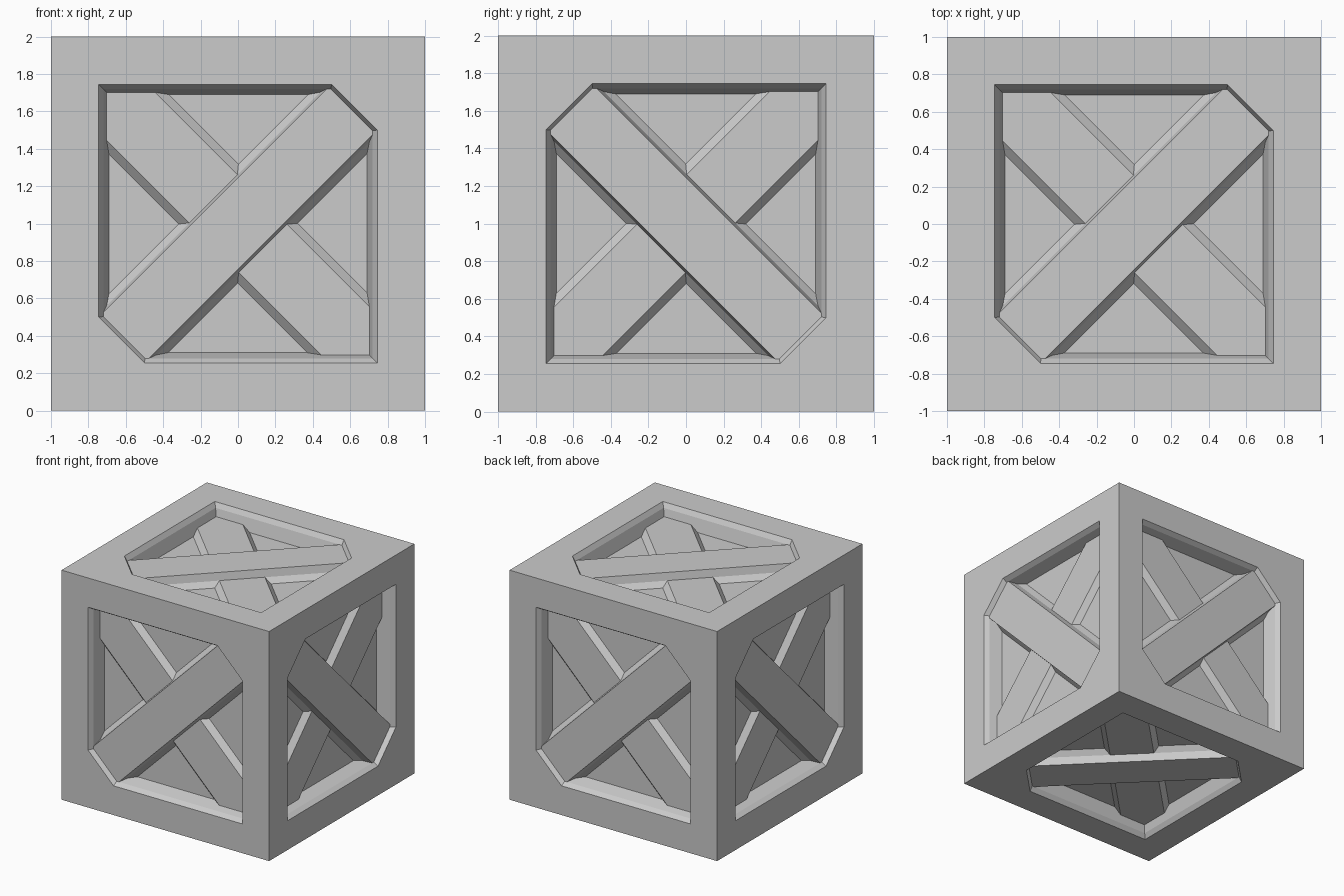
import bpy, bmesh
from math import sqrt
from mathutils import Vector

if "Cube" in bpy.data.objects:
    bpy.data.objects.remove(bpy.data.objects["Cube"])

CENTRE = Vector((0, 0, 1))
X, Y, Z = Vector((1, 0, 0)), Vector((0, 1, 0)), Vector((0, 0, 1))

# Each side: name, panel u axis, panel v axis (outward = u x v, front brace runs along u = v)
SIDES = [("front", X, Z), ("back", -X, Z), ("right", Z, -Y),
         ("left", Z, Y), ("top", X, Y), ("bottom", X, -Y)]


def place(u, v, p):
    """Panel coordinates (a, b, depth below the face) to world."""
    return CENTRE + u * p[0] + v * p[1] + u.cross(v) * (1 - p[2])


def finish(name, bm):
    bmesh.ops.remove_doubles(bm, verts=bm.verts, dist=1e-4)
    bmesh.ops.recalc_face_normals(bm, faces=bm.faces)
    me = bpy.data.meshes.new(name)
    bm.to_mesh(me)
    bm.free()
    ob = bpy.data.objects.new(name, me)
    bpy.context.collection.objects.link(ob)
    return ob


def add_recess(bm, u, v):
    """Face border, splayed opening walls and sunken panel of one side."""
    def ring(a, c, d):
        pts = [(-a, a), (c, a), (a, c), (a, -a), (-c, -a), (-a, -c)]
        return [bm.verts.new(place(u, v, (*p, d))) for p in pts]
    s = [bm.verts.new(place(u, v, (*p, 0)))
         for p in [(-1, 1), (1, 1), (1, -1), (-1, -1)]]
    r = [ring(0.745, 0.50, 0), ring(0.72, 0.497, 0.04), ring(0.69, 0.495, 0.15)]
    h = r[0]
    for f in [(s[0], s[1], h[1], h[0]), (s[1], h[2], h[1]), (s[1], s[2], h[3], h[2]),
              (s[2], s[3], h[4], h[3]), (s[3], h[5], h[4]), (s[3], s[0], h[0], h[5])]:
        bm.faces.new(f)
    for r0, r1 in zip(r, r[1:]):
        for i in range(6):
            j = (i + 1) % 6
            bm.faces.new((r0[i], r0[j], r1[j], r1[i]))
    bm.faces.new(r[-1])


def brace(name, u, v, flip, length, profile):
    """Diagonal bar; profile is (half width, depth) from its top down."""
    bm = bmesh.new()
    section = [(w, d) for w, d in profile] + [(-w, d) for w, d in reversed(profile)]
    ends = []
    for t in (-length, length):
        loop = []
        for w, d in section:
            a, b = (t + w) / sqrt(2), (t - w) / sqrt(2)
            loop.append(bm.verts.new(place(u, v, (-a if flip else a, b, d))))
        ends.append(loop)
        bm.faces.new(loop)
    n = len(section)
    for i in range(n):
        j = (i + 1) % n
        bm.faces.new((ends[0][i], ends[0][j], ends[1][j], ends[1][i]))
    finish(name, bm)


# Crate body: six recessed sides welded together
body = bmesh.new()
for _, u, v in SIDES:
    add_recess(body, u, v)
finish("crate_body", body)

# Crossed braces: a tall one over a lower one on every side
for side, u, v in SIDES:
    brace(side + "_upper_brace", u, v, False, 0.90,
          [(0.173, 0.04), (0.187, 0.105), (0.225, 0.152)])
    brace(side + "_lower_brace", u, v, True, 1.0,
          [(0.182, 0.105), (0.228, 0.152)])
